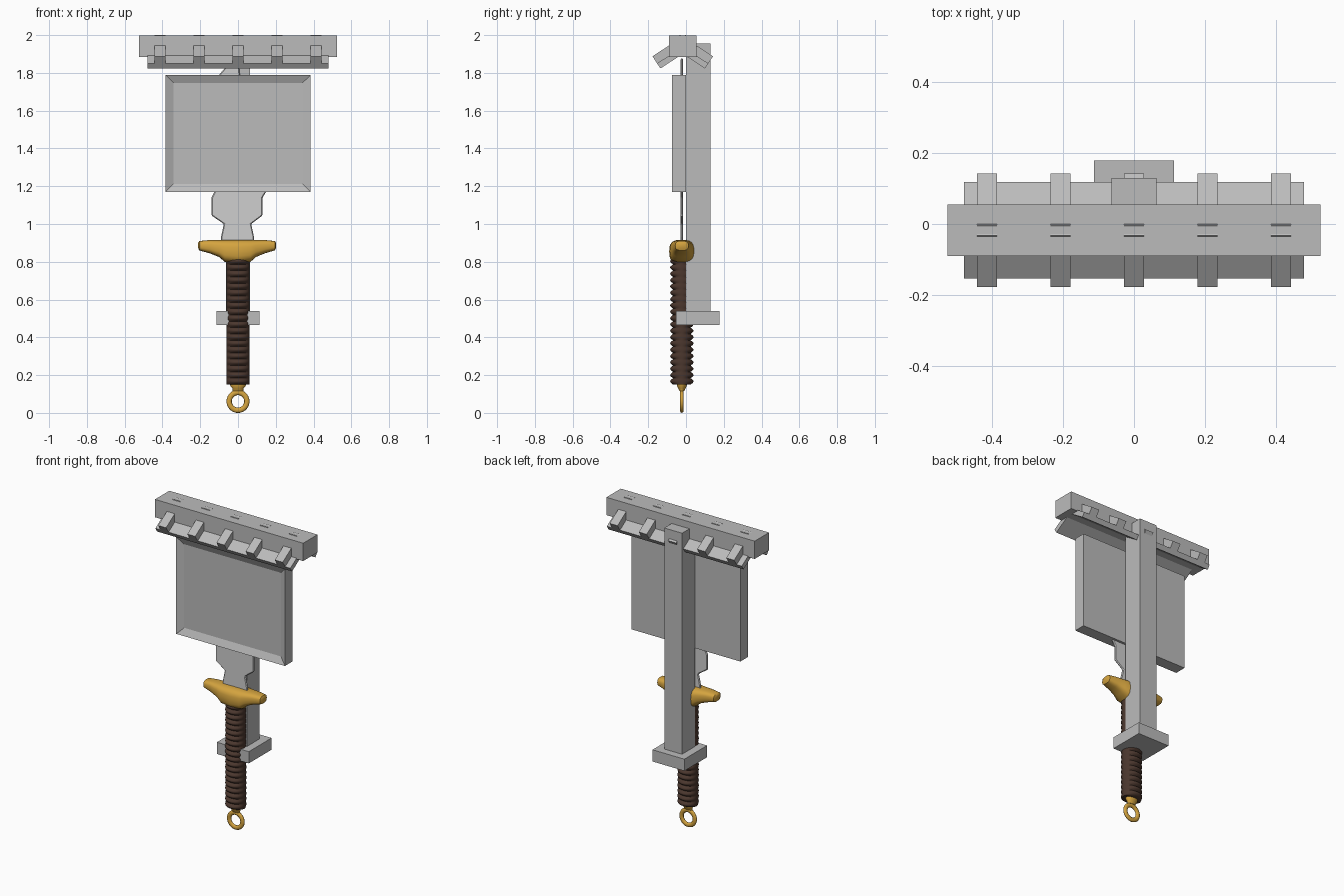
import bpy, bmesh, math
from mathutils import Matrix

if "Cube" in bpy.data.objects:
    bpy.data.objects.remove(bpy.data.objects["Cube"])

MID = -0.0175  # depth of the beam ridge
SWORD_Y = -0.022


def material(name, rgb):
    m = bpy.data.materials.new(name)
    m.use_nodes = True
    m.diffuse_color = (*rgb, 1)
    m.node_tree.nodes["Principled BSDF"].inputs["Base Color"].default_value = (*rgb, 1)
    return m


GREY = material("grey wood", (0.5, 0.5, 0.5))
STEEL = material("pale steel", (0.62, 0.62, 0.62))
GOLD = material("gold", (0.66, 0.37, 0.05))
BROWN = material("brown leather", (0.07, 0.038, 0.027))


def finish(name, bm, mat, smooth=None):
    bmesh.ops.recalc_face_normals(bm, faces=bm.faces)
    me = bpy.data.meshes.new(name)
    bm.to_mesh(me)
    bm.free()
    me.materials.append(mat)
    ob = bpy.data.objects.new(name, me)
    bpy.context.collection.objects.link(ob)
    if smooth:
        bpy.ops.object.select_all(action="DESELECT")
        ob.select_set(True)
        bpy.context.view_layer.objects.active = ob
        bpy.ops.object.shade_smooth_by_angle(angle=math.radians(smooth))
    return ob


def box_mesh(x, y, z, matrix=Matrix()):
    """Box from (low, high) ranges on each axis."""
    bm = bmesh.new()
    size = Matrix.Diagonal([r[1] - r[0] for r in (x, y, z)]).to_4x4()
    place = Matrix.Translation([sum(r) / 2 for r in (x, y, z)])
    bmesh.ops.create_cube(bm, size=1, matrix=matrix @ place @ size)
    return bm


def box(name, x, y, z, matrix=Matrix()):
    return finish(name, box_mesh(x, y, z, matrix), GREY)


def loft(name, rings, mat, smooth):
    """Skin a list of closed rings and cap both ends."""
    bm = bmesh.new()
    rows = [[bm.verts.new(p) for p in ring] for ring in rings]
    n = len(rows[0])
    for a, b in zip(rows, rows[1:]):
        for i in range(n):
            j = (i + 1) % n
            bm.faces.new((a[i], a[j], b[j], b[i]))
    bm.faces.new(rows[0])
    bm.faces.new(rows[-1])
    return finish(name, bm, mat, smooth)


# Stand: beam, post and foot
box("top_beam", (-0.525, 0.525), (-0.09, 0.055), (1.885, 1.999))
box("post", (-0.063, 0.063), (0, 0.13), (0.5, 1.955))
box("foot", (-0.113, 0.113), (-0.052, 0.178), (0.465, 0.54))

# Sign board with a recessed panel
bm = box_mesh((-0.385, 0.385), (-0.075, 0), (1.17, 1.79))
front = min(bm.faces, key=lambda f: f.calc_center_median().y)
bmesh.ops.inset_region(bm, faces=[front], thickness=0.06)
bmesh.ops.translate(bm, verts=front.verts, vec=(0, 0.02, 0))
finish("sign_board", bm, GREY)

# Sloping roof boards and rafters, mirrored front to back
for side, sign in (("front", 1), ("back", -1)):
    frame = (Matrix.Translation((0, MID, 0)) @ Matrix.Diagonal((1, sign, 1, 1))
             @ Matrix.Translation((0, -0.16, 1.888)) @ Matrix.Rotation(math.radians(33), 4, "X"))
    box(side + "_roof_board", (-0.478, 0.478), (0, 0.2), (-0.077, -0.045), frame)
    for i in range(-2, 3):
        x = i * 0.2065
        box(f"{side}_rafter_{i + 3}", (x - 0.028, x + 0.028), (0, 0.209), (-0.046, 0), frame)

# Blade: flat outline with a bevelled rim
outline = [(-0.09, 0.89), (-0.09, 0.93), (-0.075, 1.0), (-0.14, 1.045), (-0.14, 1.14),
           (-0.12, 1.18), (-0.1, 1.79), (-0.07, 1.825), (0.0, 1.88), (0.01, 1.79),
           (0.155, 1.18), (0.13, 1.14), (0.13, 1.045), (0.07, 1.0), (0.085, 0.93), (0.085, 0.89)]
bm = bmesh.new()
bm.faces.new([bm.verts.new((x, SWORD_Y - 0.007, z)) for x, z in outline])
blade = finish("blade", bm, STEEL)
solid = blade.modifiers.new("thickness", "SOLIDIFY")
solid.thickness = 0.014
solid.offset = -1 if blade.data.polygons[0].normal.y < 0 else 1
bev = blade.modifiers.new("edge", "BEVEL")
bev.width = 0.005

# Guard: rounded sections along x as (x, half depth, bottom, top)
sections = [(-0.212, 0.02, 0.875, 0.9), (-0.205, 0.035, 0.86, 0.91), (-0.15, 0.045, 0.845, 0.915),
            (-0.1, 0.055, 0.825, 0.915), (-0.07, 0.064, 0.8, 0.916), (0, 0.067, 0.79, 0.917)]
sections += [(-x * 0.95, d, b, t) for x, d, b, t in sections[-2::-1]]


def rounded(t, power=0.7):
    return math.copysign(abs(t) ** power, t)


rings = []
for x, d, b, t in sections:
    ring = []
    for k in range(24):
        a = k * math.tau / 24
        ring.append((x, SWORD_Y + d * rounded(math.cos(a)),
                     (b + t) / 2 + (t - b) / 2 * rounded(math.sin(a))))
    rings.append(ring)
loft("guard", rings, GOLD, 50)

# Grip: ribs deepest on the front and back, straight at the sides
RIBS, STEPS = 20, 6
rings = []
for i in range(RIBS * STEPS + 1):
    z = 0.15 + 0.67 * i / (RIBS * STEPS)
    groove = 0.016 * (1 - abs(math.sin(math.pi * i / STEPS)))
    ring = []
    for k in range(32):
        a = k * math.tau / 32
        r = 0.062 - groove * abs(math.sin(a)) ** 1.5
        ring.append((r * math.cos(a), SWORD_Y + r * math.sin(a), z))
    rings.append(ring)
loft("grip", rings, BROWN, 60)

# Pommel neck and hanging ring
rings = []
for z, w, d in ((0.155, 0.042, 0.026), (0.145, 0.042, 0.026), (0.13, 0.03, 0.02), (0.115, 0.028, 0.012)):
    rings.append([(w * math.cos(k * math.tau / 20), SWORD_Y + d * math.sin(k * math.tau / 20), z)
                  for k in range(20)])
loft("pommel_neck", rings, GOLD, 60)

rings = []
bm = bmesh.new()
N, M = 40, 12
grid = []
for i in range(N):
    a = i * math.tau / N
    row = []
    for k in range(M):
        c = k * math.tau / M
        r = 0.047 + 0.014 * math.cos(c)
        row.append(bm.verts.new((r * math.cos(a), SWORD_Y + 0.01 * math.sin(c), 0.061 + r * math.sin(a))))
    grid.append(row)
for i in range(N):
    for k in range(M):
        p, q = grid[i], grid[(i + 1) % N]
        bm.faces.new((p[k], q[k], q[(k + 1) % M], p[(k + 1) % M]))
finish("pommel_ring", bm, GOLD, 60)
